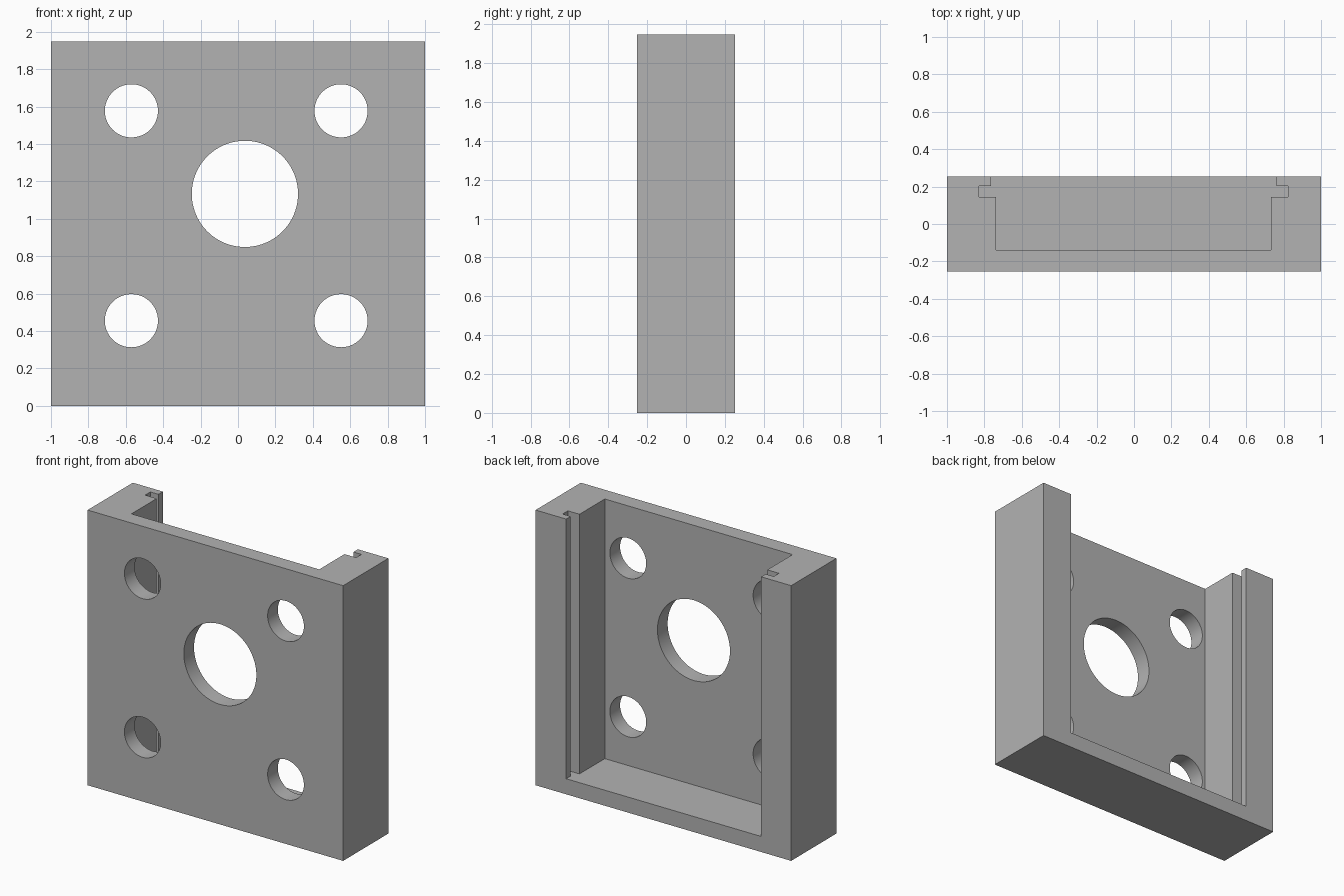
import bpy
import bmesh
from mathutils import Matrix, Vector

cube = bpy.data.objects.get("Cube")
if cube:
    bpy.data.objects.remove(cube, do_unlink=True)

HALF_DEPTH, HEIGHT, FLOOR = 0.253, 1.947, 0.11

grey = bpy.data.materials.new("plain grey")
grey.use_nodes = True
colour = (0.45, 0.45, 0.45, 1)
grey.diffuse_color = colour
grey.node_tree.nodes["Principled BSDF"].inputs["Base Color"].default_value = colour


def make_object(name, bm):
    bmesh.ops.recalc_face_normals(bm, faces=bm.faces)
    mesh = bpy.data.meshes.new(name)
    bm.to_mesh(mesh)
    bm.free()
    mesh.materials.append(grey)
    obj = bpy.data.objects.new(name, mesh)
    bpy.context.collection.objects.link(obj)
    return obj


def prism(name, outline, bottom, top):
    """Extrude an outline in the ground plane upwards."""
    bm = bmesh.new()
    face = bm.faces.new([bm.verts.new((x, y, bottom)) for x, y in outline])
    new = bmesh.ops.extrude_face_region(bm, geom=[face])["geom"]
    verts = [v for v in new if isinstance(v, bmesh.types.BMVert)]
    bmesh.ops.translate(bm, verts=verts, vec=(0, 0, top - bottom))
    return make_object(name, bm)


def hole_cutter(name, x, z, radius):
    """Round cutter running front to back through the front plate only."""
    bm = bmesh.new()
    place = Matrix.Translation(Vector((x, -0.2, z))) @ Matrix.Rotation(1.5707963, 4, "X")
    bmesh.ops.create_cone(bm, cap_ends=True, segments=96, radius1=radius,
                          radius2=radius, depth=0.3, matrix=place)
    return make_object(name, bm)


# Solid block
corners = [(-1, -HALF_DEPTH), (1, -HALF_DEPTH), (1, HALF_DEPTH), (-1, HALF_DEPTH)]
housing = prism("slotted_housing", corners, 0, HEIGHT)

# Cavity with a groove in each side wall, open at the back and top
right_half = [(0.735, -0.139), (0.735, 0.144), (0.826, 0.144),
              (0.826, 0.203), (0.763, 0.203), (0.763, 0.4)]
outline = right_half + [(-x, y) for x, y in reversed(right_half)]
outline = [(x - 0.002, y) for x, y in outline]
cutters = [prism("cavity_cutter", outline, FLOOR, HEIGHT + 0.2)]

# Centre bore and four corner holes
cutters.append(hole_cutter("centre_bore_cutter", 0.037, 1.133, 0.284))
for x in (-0.57, 0.551):
    for z in (0.455, 1.577):
        cutters.append(hole_cutter("corner_hole_cutter", x, z, 0.142))

# Cut, apply and tidy away the cutters
bpy.ops.object.select_all(action="DESELECT")
bpy.context.view_layer.objects.active = housing
housing.select_set(True)
for cutter in cutters:
    cutter.hide_render = True
    cut = housing.modifiers.new(cutter.name, "BOOLEAN")
    cut.operation = "DIFFERENCE"
    cut.solver = "EXACT"
    cut.object = cutter
    bpy.ops.object.modifier_apply(modifier=cut.name)
    bpy.data.objects.remove(cutter, do_unlink=True)

bpy.ops.object.shade_smooth_by_angle(angle=0.5)
